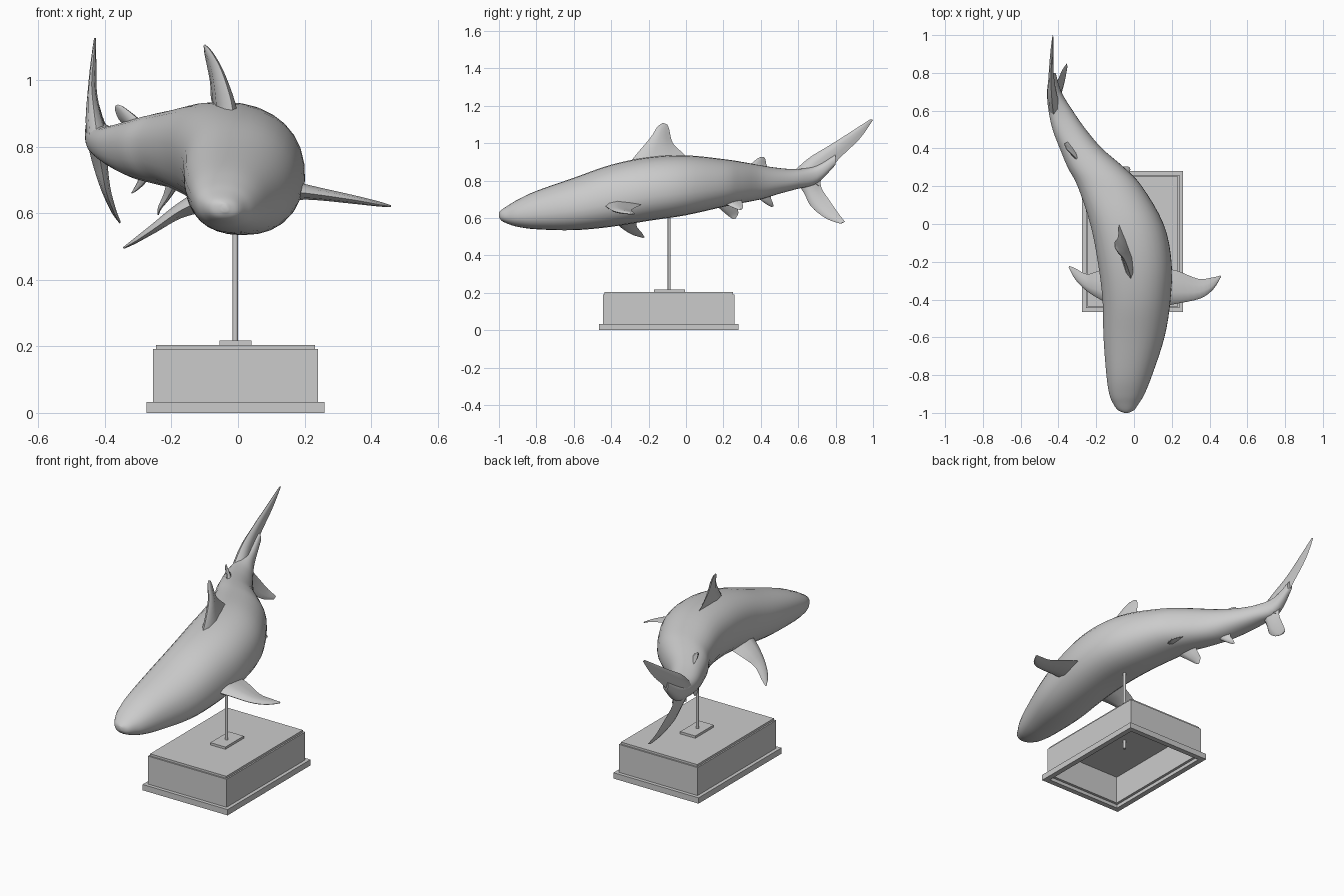
import bpy
import bmesh
import math
from mathutils import Vector

if "Cube" in bpy.data.objects:
    bpy.data.objects.remove(bpy.data.objects["Cube"], do_unlink=True)

# Single flat colour
grey = bpy.data.materials.new("plain_grey")
grey.use_nodes = True
colour = (0.6, 0.6, 0.6, 1)
grey.diffuse_color = colour
grey.node_tree.nodes["Principled BSDF"].inputs["Base Color"].default_value = colour


def spline(rows, steps):
    """Catmull-Rom interpolation of rows of numbers."""
    padded = [rows[0]] + rows + [rows[-1]]
    result = []
    for i in range(len(rows) - 1):
        group = padded[i:i + 4]
        for s in range(steps):
            t = s / steps
            result.append([
                b + t * (c - a + t * (2 * a - 5 * b + 4 * c - d + t * (3 * (b - c) + d - a))) / 2
                for a, b, c, d in zip(*group)])
    return result + [list(rows[-1])]


def loft(name, rings, smooth=True):
    """Skin a row of closed rings and cap both ends."""
    bm = bmesh.new()
    loops = [[bm.verts.new(p) for p in ring] for ring in rings]
    count = len(loops[0])
    for low, high in zip(loops, loops[1:]):
        for i in range(count):
            j = (i + 1) % count
            bm.faces.new((low[i], low[j], high[j], high[i]))
    bm.faces.new(loops[0][::-1])
    bm.faces.new(loops[-1])
    bmesh.ops.recalc_face_normals(bm, faces=bm.faces)
    mesh = bpy.data.meshes.new(name)
    bm.to_mesh(mesh)
    bm.free()
    mesh.materials.append(grey)
    obj = bpy.data.objects.new(name, mesh)
    bpy.context.collection.objects.link(obj)
    if smooth:
        bpy.ops.object.select_all(action="DESELECT")
        obj.select_set(True)
        bpy.context.view_layer.objects.active = obj
        bpy.ops.object.shade_smooth_by_angle(angle=math.radians(50))
    return obj


def body_ring(row, sides=28, power=0.9):
    """Rounded section across the body, leaning with the roll of the fish."""
    y, x_low, x_high, z_low, z_high = row
    ring = []
    for i in range(sides):
        angle = math.tau * i / sides
        c, s = math.cos(angle), math.sin(angle)
        u = math.copysign(abs(c) ** power, c)
        v = math.copysign(abs(s) ** power, s)
        half_w, half_h = (x_high - x_low) / 2, (z_high - z_low) / 2
        x = (x_low + x_high) / 2 + half_w * (u - 0.12 * v)
        ring.append((x, y, (z_low + z_high) / 2 + half_h * v))
    return ring


def fin(name, stations, steps=4):
    """Thin lens sections from (leading point, trailing point, half thickness)."""
    rows = spline(stations, steps)
    mids = [(Vector(r[:3]) + Vector(r[3:6])) / 2 for r in rows]
    half = [(0.1, 0.65), (0.35, 1), (0.7, 0.55)]
    section = [(0, 0)] + half + [(1, 0)] + [(t, -h) for t, h in reversed(half)]
    rings = []
    for i, r in enumerate(rows):
        lead, trail = Vector(r[:3]), Vector(r[3:6])
        span = mids[min(i + 1, len(rows) - 1)] - mids[max(i - 1, 0)]
        normal = (trail - lead).cross(span).normalized()
        rings.append([lead.lerp(trail, t) + normal * h * r[6] for t, h in section])
    return loft(name, rings)


# Body: y, then the x range and the z range
body = [
    (-1, -.05, -.03, .605, .63),
    (-.985, -.085, 0, .585, .645),
    (-.95, -.11, .025, .568, .668),
    (-.9, -.13, .055, .553, .698),
    (-.8, -.145, .095, .54, .745),
    (-.6, -.16, .16, .535, .815),
    (-.4, -.165, .192, .553, .885),
    (-.2, -.19, .197, .585, .925),
    (0, -.23, .155, .615, .935),
    (.2, -.297, .04, .66, .915),
    (.3, -.35, -.055, .68, .9),
    (.4, -.392, -.17, .70, .882),
    (.5, -.43, -.255, .73, .867),
    (.6, -.452, -.325, .757, .862),
    (.7, -.46, -.385, .785, .882),
    (.8, -.447, -.415, .885, .94),
]
loft("body", [body_ring(r) for r in spline(body, 4)])

# Dorsal fins
fin("dorsal_fin", [
    (-.015, -.32, .87, -.06, .02, .89, .035),
    (-.02, -.27, .935, -.08, -.01, .94, .026),
    (-.05, -.19, 1.03, -.085, -.07, 1.0, .016),
    (-.08, -.155, 1.085, -.1, -.09, 1.075, .009),
    (-.1, -.125, 1.108, -.103, -.1, 1.1, .003),
])
fin("second_dorsal_fin", [
    (-.28, .31, .86, -.34, .44, .86, .016),
    (-.31, .35, .892, -.36, .43, .885, .012),
    (-.345, .385, .92, -.37, .425, .912, .006),
    (-.36, .405, .927, -.368, .42, .924, .002),
])

# Pectoral fins, left held higher than right
fin("left_pectoral_fin", [
    (.1, -.45, .67, .1, -.23, .685, .04),
    (.21, -.425, .66, .22, -.245, .668, .022),
    (.35, -.395, .64, .34, -.29, .645, .013),
    (.42, -.345, .627, .42, -.282, .632, .008),
    (.46, -.28, .62, .458, -.272, .624, .003),
])
fin("right_pectoral_fin", [
    (-.08, -.45, .65, -.08, -.23, .65, .04),
    (-.17, -.405, .61, -.19, -.25, .6, .022),
    (-.25, -.355, .555, -.25, -.265, .56, .014),
    (-.31, -.295, .515, -.31, -.235, .52, .008),
    (-.345, -.23, .495, -.342, -.222, .498, .003),
])

# Pelvic and anal fins
fin("right_pelvic_fin", [
    (-.19, .13, .69, -.2, .27, .7, .02),
    (-.21, .18, .65, -.22, .275, .655, .012),
    (-.235, .225, .612, -.235, .28, .625, .006),
    (-.24, .25, .595, -.24, .265, .597, .002),
])
fin("left_pelvic_fin", [
    (-.1, .15, .7, -.13, .29, .71, .02),
    (-.06, .21, .675, -.08, .3, .685, .012),
    (-.03, .26, .652, -.04, .305, .66, .006),
    (-.02, .285, .645, -.022, .3, .647, .002),
])
fin("anal_fin", [
    (-.26, .36, .73, -.3, .46, .74, .016),
    (-.28, .40, .695, -.3, .455, .705, .011),
    (-.305, .435, .67, -.31, .465, .68, .006),
    (-.32, .455, .66, -.32, .468, .662, .002),
])

# Tail fin lobes
fin("upper_tail_lobe", [
    (-.425, .57, .845, -.41, .715, .77, .035),
    (-.435, .66, .923, -.43, .73, .815, .025),
    (-.44, .77, .99, -.435, .82, .918, .014),
    (-.435, .88, 1.06, -.435, .93, 1.025, .009),
    (-.43, .985, 1.128, -.43, 1, 1.125, .003),
])
fin("lower_tail_lobe", [
    (-.42, .59, .79, -.425, .72, .84, .03),
    (-.41, .63, .735, -.42, .723, .765, .022),
    (-.395, .67, .66, -.4, .77, .69, .014),
    (-.37, .75, .597, -.38, .815, .625, .008),
    (-.355, .825, .57, -.356, .85, .58, .003),
])


# Stand: rectangles stepped in from the footprint, hollow from below
def rectangle(inset, z, x0=-.275, x1=.26, y0=-.465, y1=.28):
    x0, x1, y0, y1 = x0 + inset, x1 - inset, y0 + inset, y1 - inset
    return [(x0, y0, z), (x1, y0, z), (x1, y1, z), (x0, y1, z)]


plinth_profile = [(.045, .18), (.045, .02), (.03, .02), (.03, 0), (0, 0), (0, .033),
                  (.02, .033), (.02, .192), (.028, .192), (.028, .204)]
loft("plinth", [rectangle(*step) for step in plinth_profile], smooth=False)

plate_size = (-.055, .04, -.17, -.005)
loft("rod_plate", [rectangle(0, z, *plate_size) for z in (.2, .217)], smooth=False)

# Support rod
rod_circle = [(math.cos(math.tau * i / 16), math.sin(math.tau * i / 16)) for i in range(16)]
loft("support_rod", [[(-.008 + .008 * c, -.09 + .008 * s, z) for c, s in rod_circle]
                     for z in (.13, .66)])
